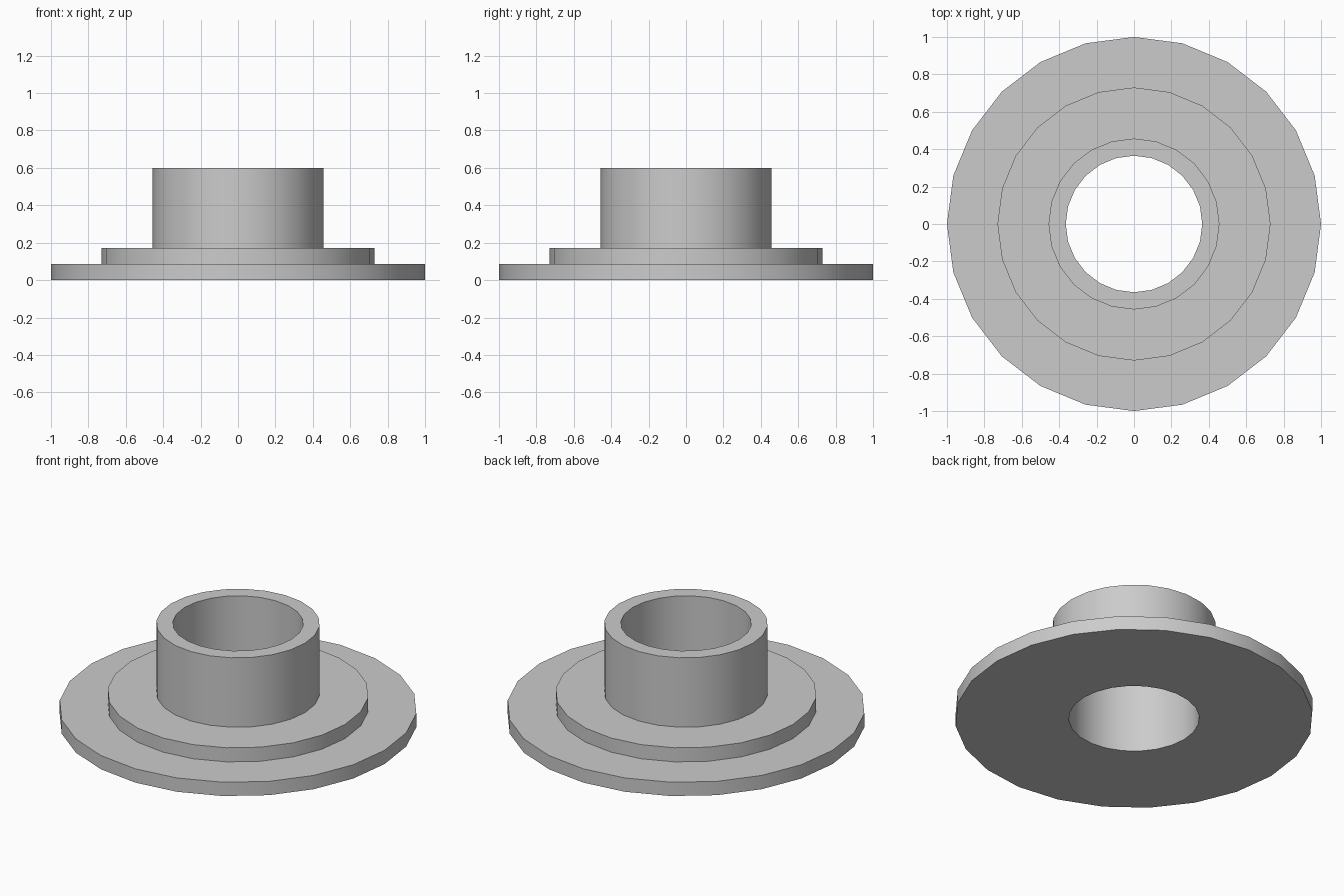
import bpy
import bmesh
from math import cos, sin, tau, radians

SIDES = 24

cube = bpy.data.objects.get("Cube")
if cube:
    bpy.data.objects.remove(cube, do_unlink=True)

# Single light grey material
grey = bpy.data.materials.new("light_grey")
grey.use_nodes = True
colour = (0.6, 0.6, 0.6, 1.0)
grey.diffuse_color = colour
grey.node_tree.nodes["Principled BSDF"].inputs["Base Color"].default_value = colour


def lathe(name, profile):
    """Revolve a closed (radius, height) profile around z."""
    bm = bmesh.new()
    rings = [[bm.verts.new((r * cos(tau * i / SIDES), r * sin(tau * i / SIDES), z))
              for i in range(SIDES)] for r, z in profile]
    for k, ring in enumerate(rings):
        nxt = rings[(k + 1) % len(rings)]
        for i in range(SIDES):
            j = (i + 1) % SIDES
            bm.faces.new((ring[i], ring[j], nxt[j], nxt[i]))
    bmesh.ops.recalc_face_normals(bm, faces=bm.faces)
    mesh = bpy.data.meshes.new(name)
    bm.to_mesh(mesh)
    bm.free()
    mesh.materials.append(grey)
    obj = bpy.data.objects.new(name, mesh)
    bpy.context.collection.objects.link(obj)
    bpy.ops.object.select_all(action="DESELECT")
    obj.select_set(True)
    bpy.context.view_layer.objects.active = obj
    bpy.ops.object.shade_smooth_by_angle(angle=radians(30))
    return obj


# Base disc, raised step and hollow collar in one stepped section
bore, collar, step, rim = 0.365, 0.457, 0.73, 1.0
lathe("flanged_bushing", [
    (bore, 0), (rim, 0), (rim, 0.085),
    (step, 0.085), (step, 0.172),
    (collar, 0.172), (collar, 0.6), (bore, 0.6),
])
